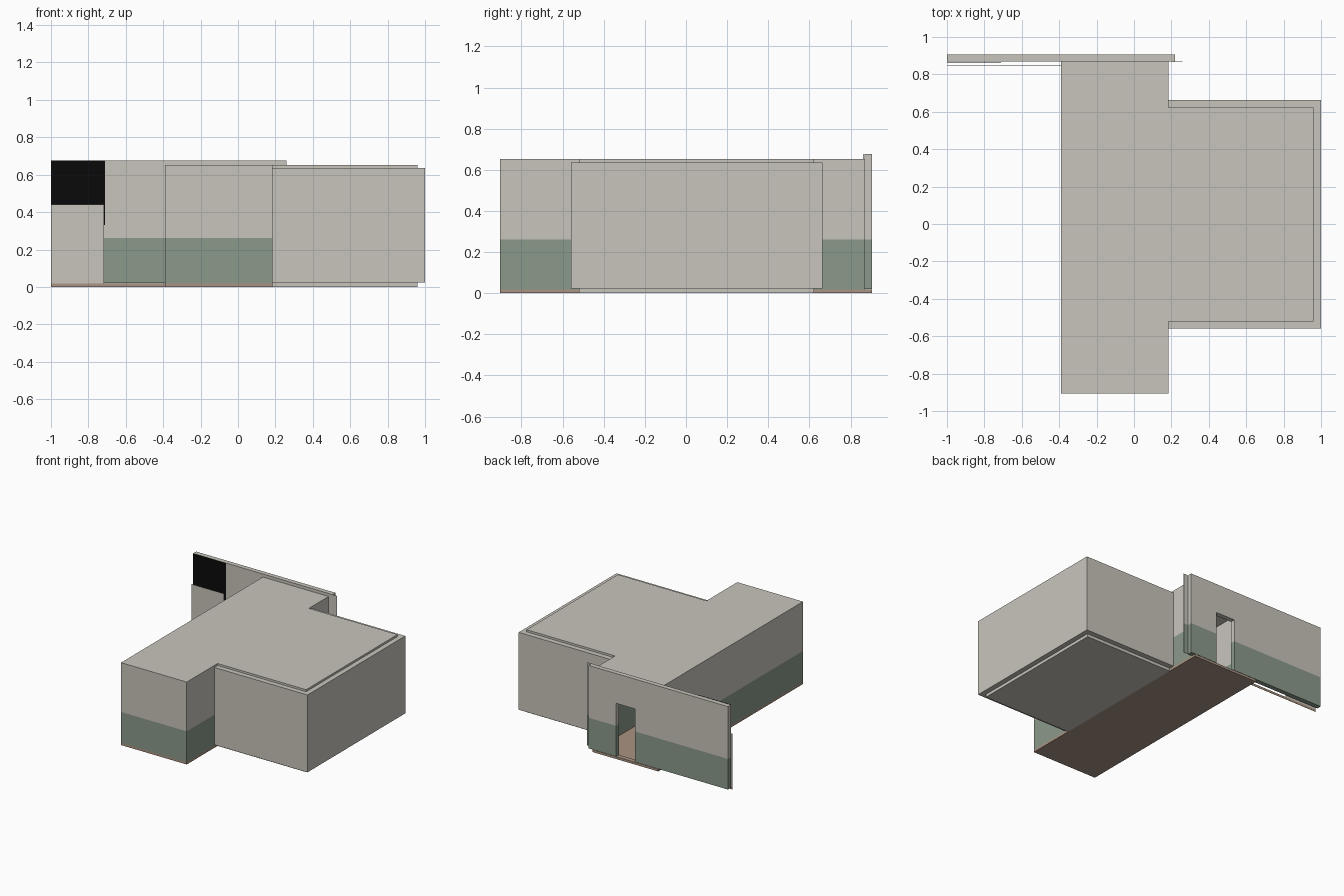
import bpy, bmesh
from mathutils import Vector

if "Cube" in bpy.data.objects:
    bpy.data.objects.remove(bpy.data.objects["Cube"], do_unlink=True)


def material(name, rgb):
    m = bpy.data.materials.new(name)
    m.use_nodes = True
    m.diffuse_color = (*rgb, 1)
    bsdf = m.node_tree.nodes["Principled BSDF"]
    bsdf.inputs["Base Color"].default_value = (*rgb, 1)
    bsdf.inputs["Roughness"].default_value = 0.9
    return m


BEIGE = material("beige_plaster", (0.584, 0.558, 0.503))
GREEN = material("green_paint", (0.258, 0.323, 0.258))
BROWN = material("brown_floor", (0.40, 0.296, 0.223))
BLACK = material("black_panel", (0.003, 0.003, 0.003))

FLOOR_Z, DADO_Z = 0.018, 0.262


def finish(name, bm, mats):
    mesh = bpy.data.meshes.new(name)
    bmesh.ops.recalc_face_normals(bm, faces=bm.faces)
    bm.to_mesh(mesh)
    bm.free()
    obj = bpy.data.objects.new(name, mesh)
    bpy.context.collection.objects.link(obj)
    for m in mats:
        mesh.materials.append(m)
    return obj


def prism(outline, offset):
    """Extrude a closed outline of 3D points by an offset."""
    bm = bmesh.new()
    face = bm.faces.new([bm.verts.new(p) for p in outline])
    new = bmesh.ops.extrude_face_region(bm, geom=[face])["geom"]
    verts = [v for v in new if isinstance(v, bmesh.types.BMVert)]
    bmesh.ops.translate(bm, verts=verts, vec=Vector(offset))
    bmesh.ops.recalc_face_normals(bm, faces=bm.faces)
    return bm


def box_mesh(x, y, z):
    outline = [(x[0], y[0], z[0]), (x[1], y[0], z[0]),
               (x[1], y[1], z[0]), (x[0], y[1], z[0])]
    return prism(outline, (0, 0, z[1] - z[0]))


def box(name, x, y, z, mat):
    return finish(name, box_mesh(x, y, z), [mat])


def paint_bands(bm):
    """Cut at floor and dado height; colour each band by height."""
    for z in (FLOOR_Z, DADO_Z):
        geom = bm.verts[:] + bm.edges[:] + bm.faces[:]
        bmesh.ops.bisect_plane(bm, geom=geom, plane_co=(0, 0, z),
                               plane_no=(0, 0, 1))
    for f in bm.faces:
        z = f.calc_center_median().z
        f.material_index = 2 if z < FLOOR_Z else 1 if z < DADO_Z else 0


BANDS = [BEIGE, GREEN, BROWN]

# Hollow corridor, open toward the doorway wall
bm = box_mesh((-0.39, 0.185), (-0.905, 0.87), (0, 0.652))
bmesh.ops.delete(bm, geom=[f for f in bm.faces if f.normal.y > 0.9],
                 context='FACES_ONLY')
paint_bands(bm)
corridor = finish("corridor", bm, BANDS)
shell = corridor.modifiers.new("wall_thickness", 'SOLIDIFY')
shell.thickness = 0.012
shell.offset = -1

# Floor running under the doorway
box("door_threshold", (-0.39, 0.185), (0.868, 0.905), (0, FLOOR_Z), BROWN)

# Side room with inset floor and roof slabs
box("room_walls", (0.185, 1.0), (-0.56, 0.663), (0.024, 0.636), BEIGE)
for name, z in (("room_roof", (0.63, 0.652)), ("room_floor", (0, 0.03))):
    box(name, (0.185, 0.96), (-0.52, 0.622), z, BEIGE)

# Long end wall with a doorway
left, right, bottom, top = -1.0, 0.22, 0.02, 0.676
door_left, door_right, door_top = -0.187, -0.02, 0.44
outline = [(left, bottom), (door_left, bottom), (door_left, door_top),
           (door_right, door_top), (door_right, bottom), (right, bottom),
           (right, top), (left, top)]
bm = prism([(x, 0.868, z) for x, z in outline], (0, 0.037, 0))
paint_bands(bm)
finish("doorway_wall", bm, BANDS)

# Thin flange at the end of the wall
bm = box_mesh((0.2, 0.26), (0.867, 0.869), (bottom, top))
paint_bands(bm)
finish("wall_flange", bm, BANDS)

# Thin panels in front of the far end of the wall
box("upper_panel", (-1.0, -0.712), (0.864, 0.866), (0.33, 0.677), BLACK)
box("lower_panel", (-1.0, -0.716), (0.848, 0.85), (FLOOR_Z, 0.44), BEIGE)
box("skirting", (-1.0, -0.39), (0.848, 0.85), (0, FLOOR_Z), BROWN)
